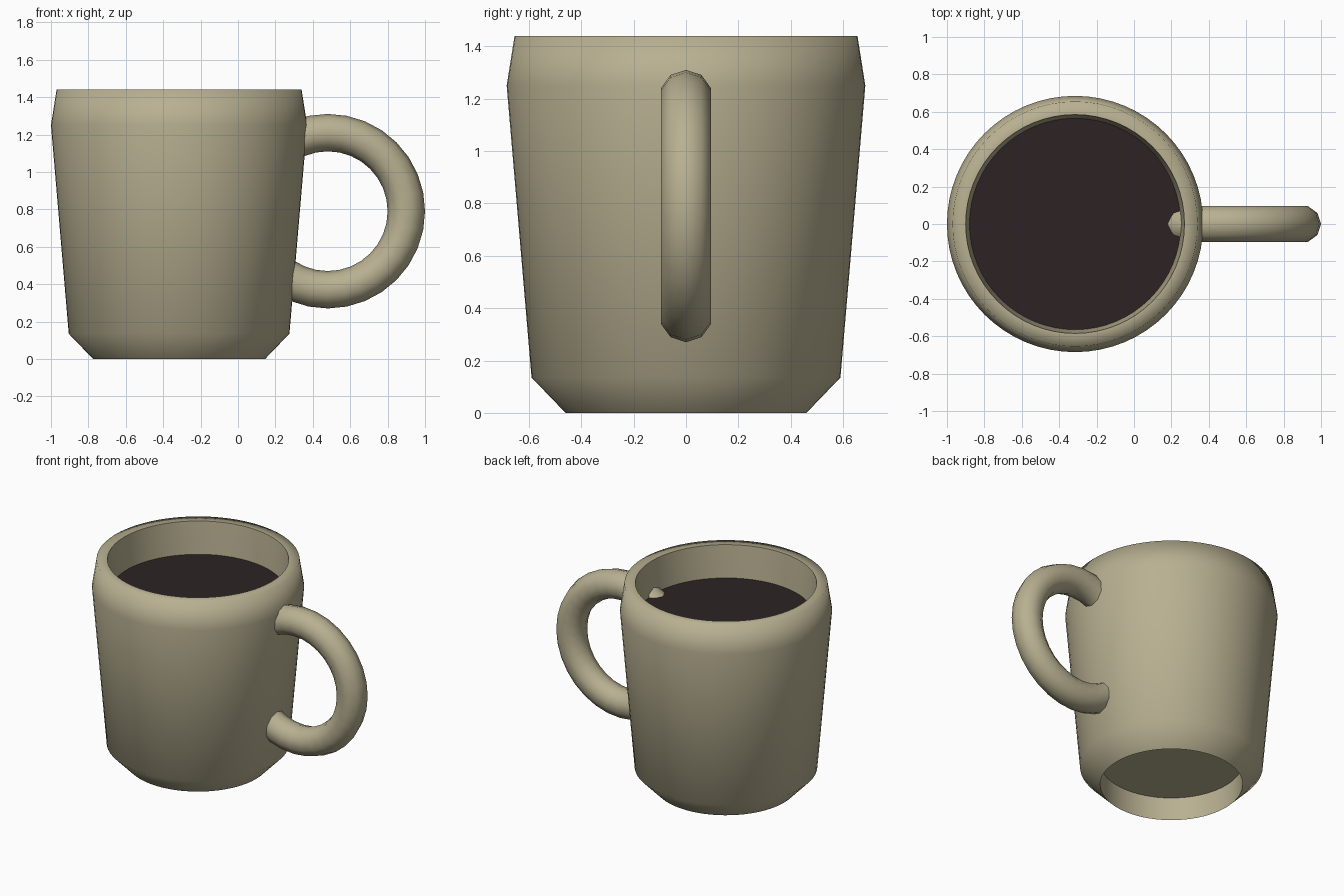
import bpy
import math

cube = bpy.data.objects.get("Cube")
if cube:
    bpy.data.objects.remove(cube, do_unlink=True)

CENTRE_X = -0.315


def material(name, rgb):
    mat = bpy.data.materials.new(name)
    mat.use_nodes = True
    mat.diffuse_color = (*rgb, 1)
    mat.node_tree.nodes["Principled BSDF"].inputs["Base Color"].default_value = (*rgb, 1)
    return mat


def finish(obj, name, mat, angle):
    obj.name = name
    obj.data.materials.clear()
    obj.data.materials.append(mat)
    bpy.ops.object.select_all(action="DESELECT")
    obj.select_set(True)
    bpy.context.view_layer.objects.active = obj
    bpy.ops.object.shade_smooth_by_angle(angle=math.radians(angle))


def lathe(name, profile, mat, angle, steps=64):
    """Revolve (radius, height) points, closing both ends on the axis."""
    verts, faces = [], []
    for r, z in profile:
        for i in range(steps):
            a = math.tau * i / steps
            verts.append((CENTRE_X + r * math.cos(a), r * math.sin(a), z))
    for j in range(len(profile) - 1):
        for i in range(steps):
            k = (i + 1) % steps
            faces.append((j * steps + i, j * steps + k,
                          (j + 1) * steps + k, (j + 1) * steps + i))
    last = (len(profile) - 1) * steps
    faces.append(tuple(reversed(range(steps))))
    faces.append(tuple(range(last, last + steps)))
    mesh = bpy.data.meshes.new(name)
    mesh.from_pydata(verts, [], faces)
    obj = bpy.data.objects.new(name, mesh)
    bpy.context.collection.objects.link(obj)
    finish(obj, name, mat, angle)
    return obj


clay = material("khaki ceramic", (0.48, 0.435, 0.285))
coffee = material("dark coffee", (0.026, 0.017, 0.017))

# Cup: recessed base, chamfered foot, flared wall, tapered lip, hollow inside
lathe("cup", [(0.46, 0.165), (0.46, 0), (0.59, 0.135), (0.685, 1.25),
              (0.655, 1.44), (0.585, 1.44), (0.565, 1.21), (0.5, 0.24)],
      clay, 85)

# Coffee: thin disc filling the cup near the lip
lathe("coffee_surface", [(0.565, 1.205), (0.565, 1.212)], coffee, 30)

# Handle: upright ring whose inner half is sunk into the cup
bpy.ops.mesh.primitive_torus_add(
    major_segments=32, minor_segments=10, major_radius=0.42, minor_radius=0.1,
    location=(0.48, 0, 0.79), rotation=(math.pi / 2, 0, 0))
finish(bpy.context.object, "handle", clay, 60)
